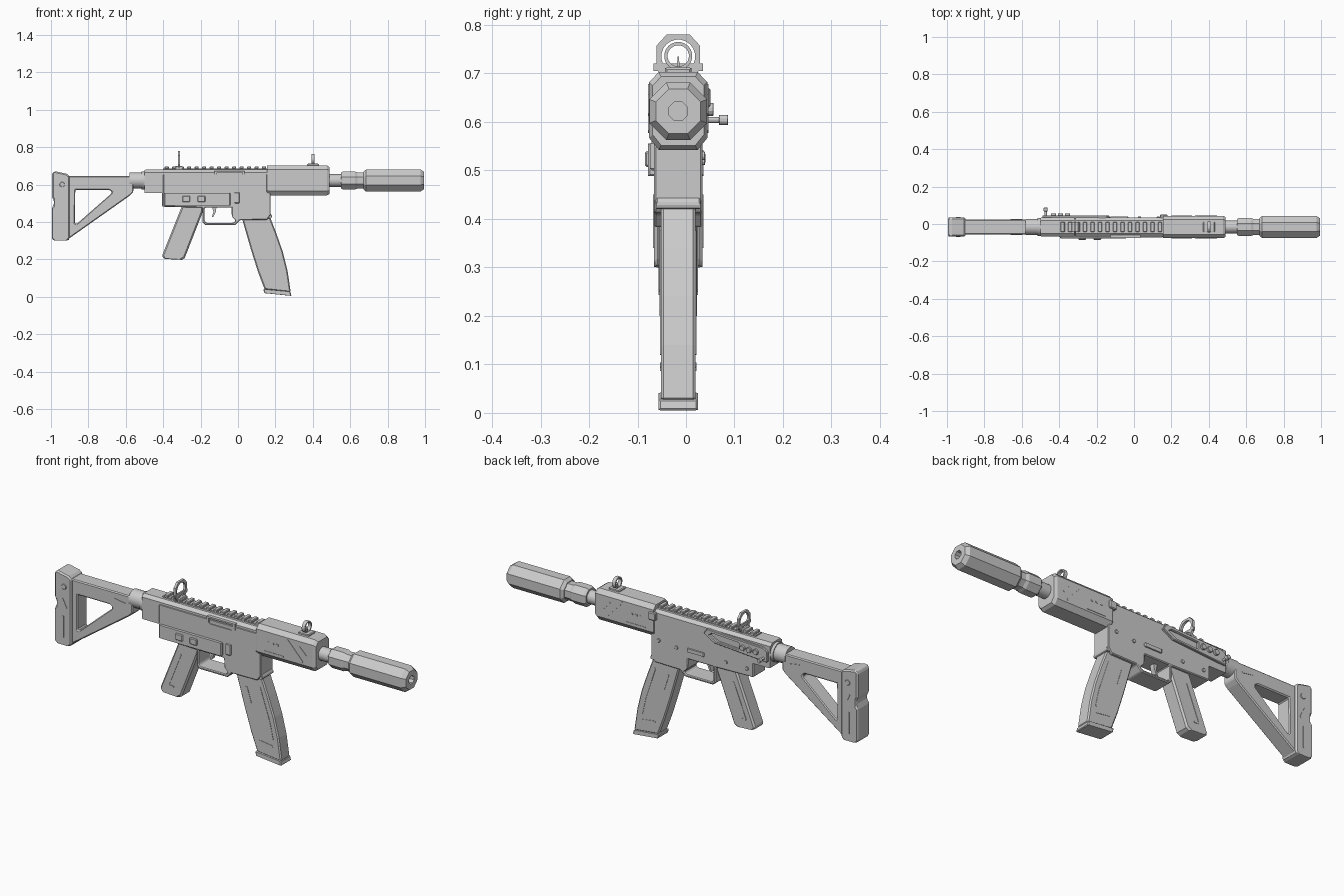
import bpy, bmesh, math
from mathutils import Vector

cube = bpy.data.objects.get("Cube")
if cube:
    bpy.data.objects.remove(cube)

grey = bpy.data.materials.new("plain_grey")
grey.use_nodes = True
grey.diffuse_color = (0.6, 0.6, 0.6, 1)
grey.node_tree.nodes["Principled BSDF"].inputs["Base Color"].default_value = (0.6, 0.6, 0.6, 1)

MID = -0.016   # centre plane of the body in y
AXIS = 0.622   # height of the barrel axis


def finish(name, bm, bevel=0, smooth=False):
    bmesh.ops.recalc_face_normals(bm, faces=bm.faces)
    mesh = bpy.data.meshes.new(name)
    bm.to_mesh(mesh)
    bm.free()
    obj = bpy.data.objects.new(name, mesh)
    bpy.context.collection.objects.link(obj)
    mesh.materials.append(grey)
    if bevel:
        mod = obj.modifiers.new("chamfer", 'BEVEL')
        mod.width, mod.segments, mod.limit_method = bevel, 1, 'ANGLE'
        mod.angle_limit = math.radians(40)
    if smooth:
        for p in mesh.polygons:
            p.use_smooth = len(p.vertices) == 4
    return obj


def slab(name, outline, lo, hi, holes=(), axis='y', bevel=0):
    """Extrude an outline with holes along y (xz outline) or x (yz outline)."""
    bm = bmesh.new()
    edges = []
    for loop in [outline, *holes]:
        vs = [bm.verts.new((a, lo, b) if axis == 'y' else (lo, a, b)) for a, b in loop]
        edges += [bm.edges.new((vs[i - 1], vs[i])) for i in range(len(vs))]
    bmesh.ops.triangle_fill(bm, edges=edges, use_beauty=True)
    ext = bmesh.ops.extrude_face_region(bm, geom=bm.faces[:])
    shift = Vector((0, hi - lo, 0)) if axis == 'y' else Vector((hi - lo, 0, 0))
    bmesh.ops.translate(bm, vec=shift, verts=[g for g in ext["geom"] if isinstance(g, bmesh.types.BMVert)])
    return finish(name, bm, bevel)


def centred(name, outline, half, holes=(), bevel=0):
    return slab(name, outline, MID - half, MID + half, holes, bevel=bevel)


def box(name, x, y, z, bevel=0):
    return slab(name, [(x[0], z[0]), (x[1], z[0]), (x[1], z[1]), (x[0], z[1])], *y, bevel=bevel)


def loft(name, section, stations, smooth=False):
    """Sweep a yz section along x, scaled at each (x, scale) station."""
    bm = bmesh.new()
    rings = [[bm.verts.new((x, MID + a * s, AXIS + b * s)) for a, b in section] for x, s in stations]
    for r, q in zip(rings, rings[1:]):
        for i in range(len(r)):
            bm.faces.new((r[i - 1], r[i], q[i], q[i - 1]))
    bm.faces.new(rings[0])
    bm.faces.new(rings[-1])
    return finish(name, bm, smooth=smooth)


def ngon(n, r=1.0, cy=0.0, cz=0.0):
    """Regular polygon with a flat top."""
    return [(cy + r * math.cos((i + .5) * math.tau / n), cz + r * math.sin((i + .5) * math.tau / n))
            for i in range(n)]


def strip(name, p, q, width, half):
    """Thin raised line on both flanks of a part."""
    a, b = Vector(p), Vector(q)
    n = (b - a).orthogonal().normalized() * width / 2
    for label, s in (("right", -1), ("left", 1)):
        y = sorted((MID + s * (half - .002), MID + s * (half + .002)))
        slab(f"{name}_{label}", [a - n, b - n, b + n, a + n], *y)


def knob(name, x, y, z, r, length):
    """Round stud that sticks out along y."""
    slab(name, [(x + a, z + b) for a, b in ngon(12, r)], y, y + length, bevel=r * .25)


# Barrel and suppressor
loft("suppressor", ngon(8), [(.67, .05), (.685, .064), (.975, .064), (.995, .05), (.995, .021), (.93, .021)])
loft("suppressor_collar", ngon(8), [(.55, .045), (.56, .052), (.625, .052), (.64, .046), (.68, .046)])
loft("barrel", ngon(20), [(.46, .034), (.57, .034)], smooth=True)
loft("stock_tube", ngon(20), [(-.58, .044), (-.48, .044)], smooth=True)
loft("stock_tube_ring", ngon(20), [(-.515, .049), (-.498, .049)], smooth=True)

# Handguard and upper receiver
hand = [(.04, .081), (.06, .06), (.06, -.055), (.04, -.08), (-.04, -.08), (-.06, -.055), (-.06, .06), (-.04, .081)]
loft("handguard", hand, [(.155, .97), (.162, 1), (.475, 1), (.49, .88)])
body = [(.034, .058), (.05, .044), (.05, -.068), (-.05, -.068), (-.05, .044), (-.034, .058)]
loft("upper_receiver", body, [(-.5, .97), (-.494, 1), (.16, 1)])
box("receiver_side_plate", (-.4, .156), (MID - .055, MID), (.558, .655), .004)

# Ejection port frame and cover
port = [(-.125, .672), (.035, .672), (.035, .638), (.02, .627), (-.11, .627), (-.125, .638)]
inner = [(-.113, .664), (.023, .664), (.023, .642), (.016, .636), (-.105, .636), (-.113, .642)]
slab("ejection_port_frame", port, MID - .06, MID - .04, [inner])

# Top rail with teeth
box("rail_base", (-.4, .157), (MID - .022, MID + .022), (.675, .686))
for i in range(14):
    x = -.392 + i * .04
    box(f"rail_tooth_{i + 1}", (x, x + .022), (MID - .026, MID + .026), (.684, .697), .003)

# Lower receiver with trigger guard opening
lower = [(-.405, .56), (-.405, .482), (-.19, .477), (-.19, .398), (-.175, .383), (-.015, .383), (.01, .41),
         (.155, .412), (.175, .44), (.175, .56)]
guard = [(-.178, .477), (-.035, .477), (-.033, .43), (-.012, .408), (-.025, .396), (-.168, .396), (-.178, .405)]
centred("lower_receiver", lower, .05, [guard], .004)
trigger = [(-.14, .485), (-.115, .485), (-.118, .455), (-.13, .43), (-.14, .425), (-.131, .455)]
centred("trigger", trigger, .012)

# Controls on the right side
box("control_panel", (-.395, -.04), (MID - .062, MID - .045), (.488, .556), .004)
for name, x in (("selector_button", -.298), ("safety_button", -.217)):
    box(name, (x, x + .042), (MID - .069, MID - .055), (.507, .54), .004)
box("magazine_release", (-.02, .008), (MID - .058, MID - .045), (.5, .56), .004)

# Grip
grip = [(-.3, .485), (-.185, .485), (-.188, .455), (-.285, .207), (-.3, .198), (-.395, .203), (-.407, .218)]
centred("grip", grip, .039, bevel=.008)
strip("grip_line", (-.355, .25), (-.285, .425), .007, .039)
strip("grip_foot_line", (-.355, .25), (-.325, .247), .007, .039)

# Magazine, curved forward
mag = [(.018, .43), (.17, .43), (.205, .34), (.24, .24), (.265, .14), (.282, .025), (.142, .04), (.108, .13),
       (.07, .25)]
centred("magazine", mag, .036, bevel=.006)
centred("magazine_foot", [(.135, .042), (.28, .028), (.286, .005), (.14, .02)], .041, bevel=.004)
centred("magazine_collar", [(.01, .42), (.178, .42), (.182, .432), (.175, .445), (.01, .445)], .046, bevel=.003)
for i, (p, q) in enumerate([((.16, .375), (.215, .21)), ((.215, .21), (.235, .12)),
                            ((.16, .1), (.235, .09)), ((.085, .36), (.11, .28))]):
    strip(f"magazine_line_{i + 1}", p, q, .007, .036)

# Stock frame and butt
frame = [(-.93, .645), (-.568, .645), (-.56, .637), (-.56, .56), (-.58, .54), (-.92, .3), (-.93, .31)]
gap = [(-.87, .572), (-.69, .572), (-.675, .562), (-.68, .55), (-.862, .39), (-.872, .392)]
centred("stock_frame", frame, .04, [gap], .008)
butt = [(-.995, .31), (-.985, .3), (-.91, .3), (-.9, .31), (-.9, .645), (-.915, .658), (-.98, .672), (-.995, .66),
        (-.995, .53), (-.985, .52), (-.985, .49), (-.995, .48)]
centred("butt_pad", butt, .05, bevel=.007)
strip("butt_line_upper", (-.95, .54), (-.925, .49), .008, .05)
strip("butt_line_lower", (-.945, .45), (-.945, .34), .008, .05)
strip("stock_line", (-.66, .61), (-.6, .6), .006, .04)
for s in (-1, 1):
    knob("butt_bolt", -.94, MID + s * .05 - .003, .6, .014, .006)

# Slanted lines and dots on the handguard
strip("handguard_line_long", (.33, .675), (.42, .58), .008, .06)
strip("handguard_line_short", (.4, .655), (.44, .615), .008, .06)
strip("handguard_line_low", (.2, .58), (.31, .58), .006, .06)
for i in range(3):
    strip(f"handguard_dot_{i + 1}", (.22 + i * .025, .63), (.232 + i * .025, .63), .008, .06)

# Left side: charging panel, studs, handle and catches
panel = [(-.49, .585), (-.19, .605), (-.13, .64), (-.15, .668), (-.47, .655), (-.49, .64)]
opening = [(-.33, .61), (-.21, .617), (-.165, .64), (-.18, .652), (-.33, .644)]
slab("charging_panel", panel, MID + .045, MID + .062, [opening], bevel=.003)
for i, x in enumerate((-.43, -.392, -.355)):
    knob(f"panel_stud_{i + 1}", x, MID + .055, .626, .014, .018)
knob("charging_stem", -.472, MID + .045, .604, .006, .05)
knob("charging_knob", -.472, MID + .084, .604, .011, .019)
box("handguard_catch", (.14, .18), (MID + .045, MID + .067), (.63, .67), .004)
box("bolt_catch", (-.13, -.03), (MID + .045, MID + .056), (.515, .535), .004)
for i, (x, z) in enumerate([(-.25, .52), (.03, .52), (.13, .53), (-.37, .52)]):
    knob(f"receiver_pin_{i + 1}", x, MID + .045, z, .009, .01)

# Rear sight: upright frame with a round opening
top = .78
sight = [(MID + a, z) for a, z in [(-.03, .685), (.03, .685), (.045, .71), (.045, .757), (.024, top), (-.024, top),
                                   (-.045, .757), (-.045, .71)]]
slab("rear_sight", sight, -.322, -.31, [ngon(20, .035, MID, .735)], axis='x')
box("rear_sight_base", (-.335, -.297), (MID - .028, MID + .028), (.68, .7), .003)
box("rear_sight_pin", (-.32, -.312), (MID - .051, MID + .051), (.705, .72))

# Front sight: small ring with a post
slab("front_sight_ring", ngon(20, .029, MID, .736), .392, .41, [ngon(20, .022, MID, .736)], axis='x')
box("front_sight_base", (.37, .432), (MID - .027, MID + .027), (.695, .712), .004)
slab("front_sight_post", [(MID - .004, .705), (MID + .004, .705), (MID + .001, .735), (MID - .001, .735)],
     .397, .405, axis='x')
